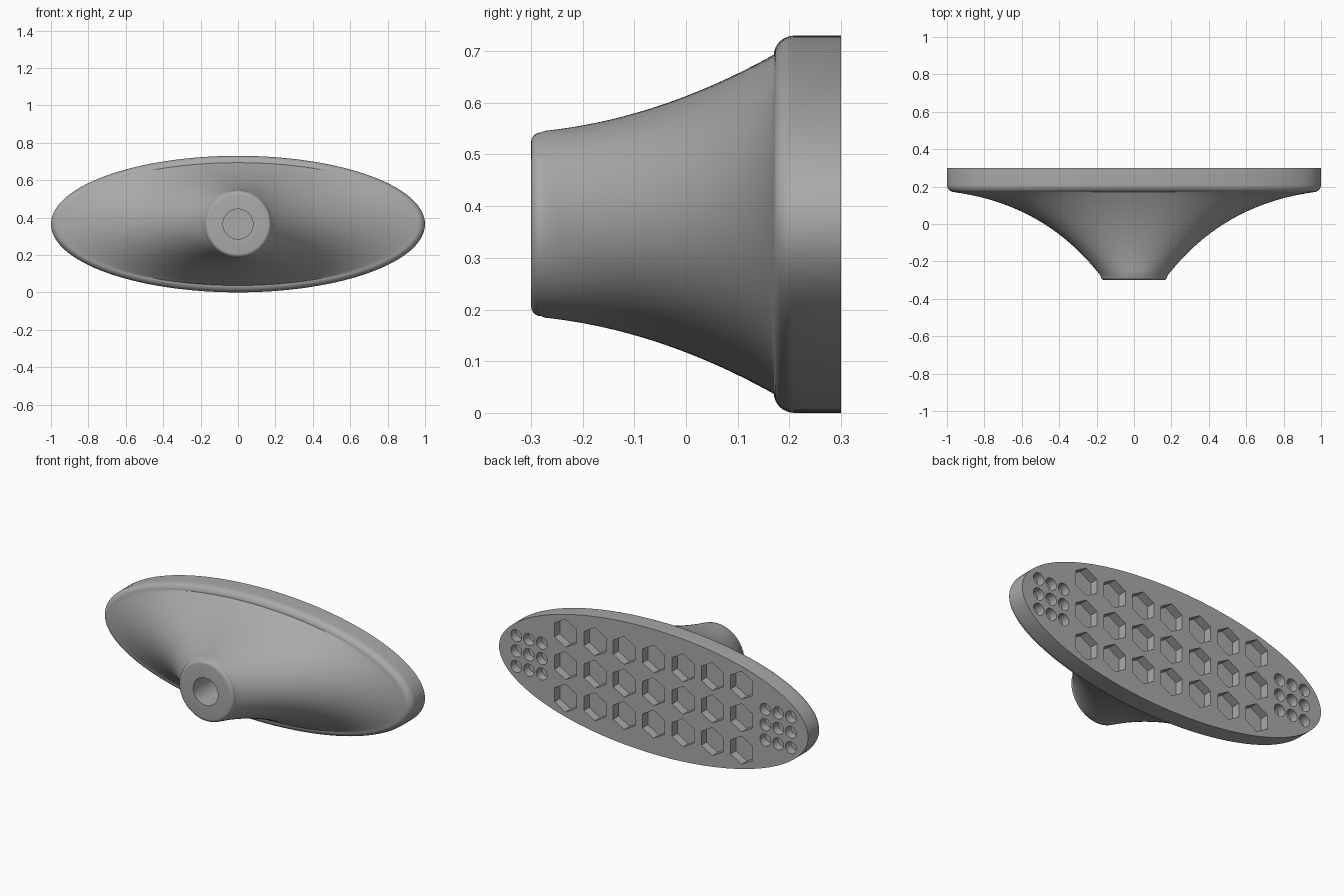
import bpy
import bmesh
from math import sin, cos, pi
from mathutils import Matrix, Vector

cube = bpy.data.objects.get("Cube")
if cube:
    bpy.data.objects.remove(cube, do_unlink=True)

MID = 0.365          # height of the centre axis
BACK, TIP = 0.30, -0.30
SIDES = 128

grey = bpy.data.materials.new("satin grey")
grey.use_nodes = True
colour = (0.4, 0.4, 0.4, 1)
grey.diffuse_color = colour
grey.node_tree.nodes["Principled BSDF"].inputs["Base Color"].default_value = colour


def new_object(name, bm):
    mesh = bpy.data.meshes.new(name)
    bm.to_mesh(mesh)
    bm.free()
    obj = bpy.data.objects.new(name, mesh)
    bpy.context.collection.objects.link(obj)
    return obj


def profile():
    """Elliptical sections from tip to back: (y, half width, half height)."""
    rings = []
    # rounded rim of the stem tip
    for i in range(6):
        t = i / 5 * pi / 2
        r = 0.158 + 0.02 * sin(t)
        rings.append((TIP + 0.02 * (1 - cos(t)), r, r))
    # concave flare
    p0, p1, p2 = Vector((0.18, -0.275)), Vector((0.476, 0.104)), Vector((0.96, 0.17))
    for i in range(29):
        t = i / 28
        p = p0 * (1 - t) ** 2 + p1 * 2 * t * (1 - t) + p2 * t * t
        u = p.y + 0.28
        rings.append((p.y, p.x, 0.18 + 0.1 * u + 0.51 * u * u))
    # rounded front edge of the plate
    for i in range(1, 9):
        t = i / 8 * pi / 2
        rings.append((0.21 - 0.04 * cos(t), 0.96 + 0.04 * sin(t), 0.327 + 0.038 * sin(t)))
    rings.append((BACK, 1.0, MID))
    return rings


# Body lofted through the sections
bm = bmesh.new()
loops = []
for y, a, b in profile():
    loops.append([bm.verts.new((a * cos(2 * pi * k / SIDES), y, MID + b * sin(2 * pi * k / SIDES)))
                  for k in range(SIDES)])
for low, high in zip(loops, loops[1:]):
    for k in range(SIDES):
        n = (k + 1) % SIDES
        bm.faces.new((low[k], low[n], high[n], high[k]))
bm.faces.new(loops[0])
bm.faces.new(loops[-1])
bmesh.ops.recalc_face_normals(bm, faces=bm.faces)
body = new_object("flared_handle", bm)
body.data.materials.append(grey)

# Pockets and bore
bm = bmesh.new()


def add_cutter(x, z, radius, sides, y_from, y_to):
    # local z becomes -y, so hexagons are turned to point upward
    spin = Matrix.Rotation(pi / 2, 4, "X")
    turn = Matrix.Rotation(pi / 2, 4, "Z") if sides == 6 else Matrix()
    place = Matrix.Translation((x, (y_from + y_to) / 2, MID + z))
    made = bmesh.ops.create_cone(bm, cap_ends=True, segments=sides, radius1=radius,
                                 radius2=radius, depth=y_to - y_from)["verts"]
    bmesh.ops.transform(bm, matrix=place @ spin, verts=made)
    if sides == 6:
        xs = [v.co.x - x for v in made]
        if max(xs) > radius * 0.95:
            centre = Vector((x, 0, MID + z))
            bmesh.ops.rotate(bm, cent=centre, matrix=Matrix.Rotation(pi / 2, 3, "Y"), verts=made)


for row in (-1, 0, 1):
    for col in range(-3, 4):
        add_cutter(col * 0.19, row * 0.19, 0.082, 6, BACK - 0.05, BACK + 0.05)
    for side in (-1, 1):
        for col in (-1, 0, 1):
            add_cutter(side * 0.806 + col * 0.083, row * 0.09, 0.035, 24, BACK - 0.05, BACK + 0.05)
add_cutter(0, 0, 0.08, 48, TIP - 0.1, TIP + 0.3)
cutter = new_object("pocket_cutter", bm)
cutter.hide_render = True
cutter.data.materials.append(grey)

cut = body.modifiers.new("pockets", "BOOLEAN")
cut.operation = "DIFFERENCE"
cut.solver = "EXACT"
cut.object = cutter
bpy.context.view_layer.objects.active = body
body.select_set(True)
bpy.ops.object.modifier_apply(modifier=cut.name)
bpy.data.objects.remove(cutter, do_unlink=True)
bpy.ops.object.shade_smooth_by_angle(angle=pi / 7)
